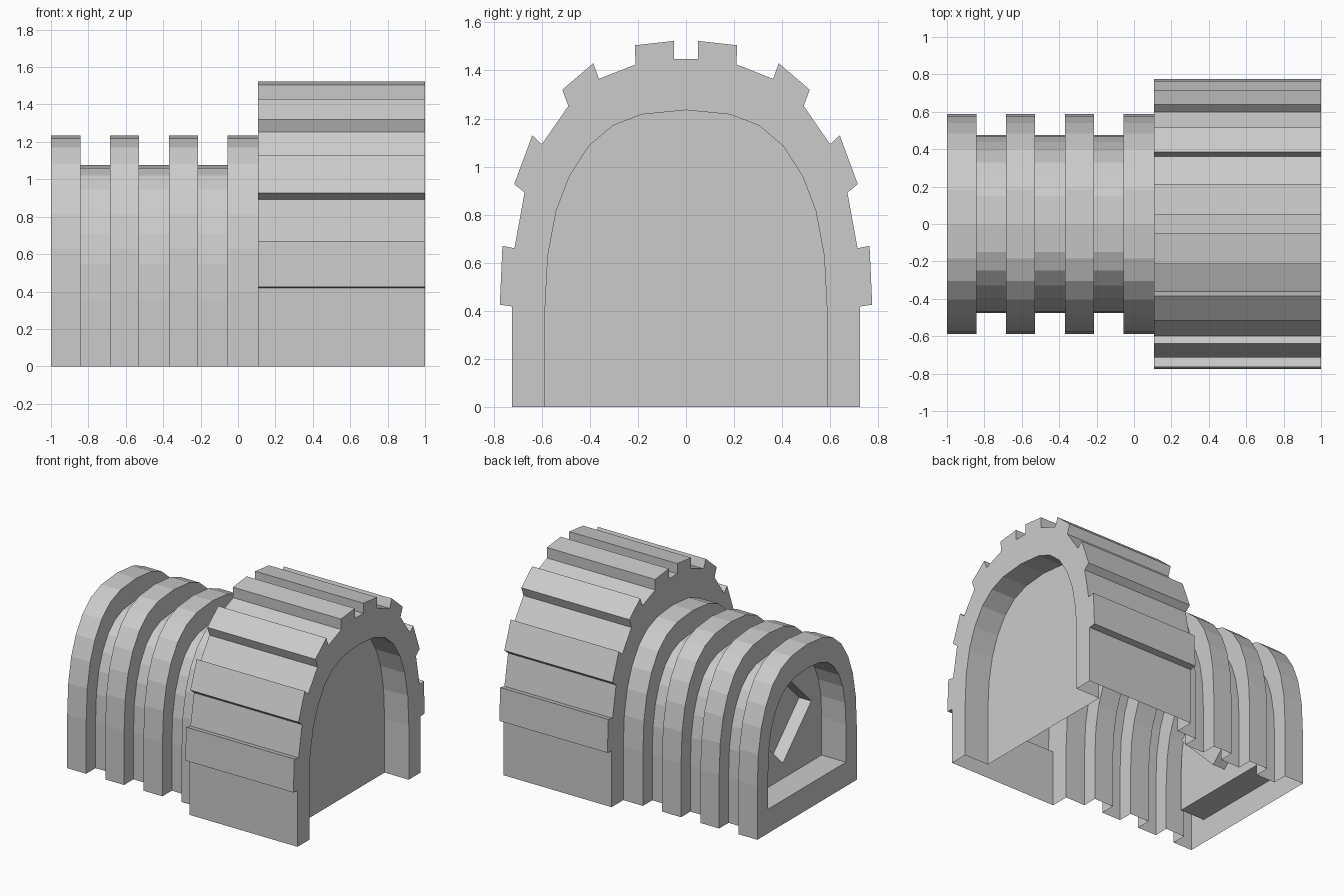
import bpy, bmesh

if "Cube" in bpy.data.objects:
    bpy.data.objects.remove(bpy.data.objects["Cube"])

# half profiles (y, z), from the ground on +y up to the crown
ARCH = [(.587, 0), (.587, .4), (.575, .63), (.54, .815), (.485, .96),
        (.405, 1.085), (.305, 1.17), (.185, 1.217), (0, 1.235)]
TOOTHED = [(.725, 0), (.725, .418), (.775, .425), (.764, .67), (.714, .66),
           (.672, .892), (.715, .927), (.64, 1.13), (.60, 1.093), (.49, 1.252),
           (.515, 1.32), (.386, 1.43), (.362, 1.365), (.21, 1.425),
           (.213, 1.505), (.05, 1.523), (.05, 1.447)]


def mirrored(half):
    return half + [(-y, z) for y, z in reversed(half) if y > 0]


def scaled(profile, sy, sz, lift=0):
    return [(y * sy, z * sz + lift) for y, z in profile]


def loop(bm, profile, x):
    return [bm.verts.new((x, y, z)) for y, z in profile]


def bridge(bm, a, b, closed=False):
    n = len(a)
    for i in range(n if closed else n - 1):
        j = (i + 1) % n
        bm.faces.new((a[i], a[j], b[j], b[i]))


def finish(bm, name):
    bmesh.ops.recalc_face_normals(bm, faces=bm.faces)
    mesh = bpy.data.meshes.new(name)
    bm.to_mesh(mesh)
    bm.free()
    obj = bpy.data.objects.new(name, mesh)
    bpy.context.collection.objects.link(obj)
    return obj


arch = mirrored(ARCH)
groove = scaled(arch, .812, .871)
toothed = mirrored(TOOTHED)
opening = scaled(arch, .78, .71, .18)

# toothed hood with a shallow recessed end, open underneath
bm = bmesh.new()
outer_front, outer_back = loop(bm, toothed, 1), loop(bm, toothed, .107)
inner_front, inner_wall = loop(bm, arch, 1), loop(bm, arch, .8)
neck = loop(bm, arch, .107)
bridge(bm, outer_front, outer_back)
bridge(bm, inner_front, inner_wall)
bm.faces.new(outer_front + inner_front[::-1])
bm.faces.new(outer_back + neck[::-1])
bm.faces.new(inner_wall)
finish(bm, "toothed_hood")

# ribbed tunnel: alternating wide ribs and narrow grooves
bm = bmesh.new()
steps = [-1, -.843, -.685, -.53, -.37, -.213, -.055, .107]
first = last = None
for i in range(len(steps) - 1):
    profile = groove if i % 2 else arch
    a, b = loop(bm, profile, steps[i]), loop(bm, profile, steps[i + 1])
    bridge(bm, a, b)
    if last:
        bridge(bm, last, a)
    first = first or a
    last = b

# end frame and the reveal of its opening, including the sill
rim, back = loop(bm, opening, -1), loop(bm, opening, -.8)
bridge(bm, first, rim, closed=True)
bridge(bm, rim, back, closed=True)
finish(bm, "ribbed_tunnel")

# recessed end wall with a diamond-shaped pocket
bm = bmesh.new()
R, CZ = .335, .63
diamond = [(R, CZ), (0, CZ + R), (-R, CZ), (0, CZ - R)]
wall, mouth = loop(bm, opening, -.8), loop(bm, diamond, -.8)
edges = []
for ring in (wall, mouth):
    edges += [bm.edges.new((ring[i], ring[i - 1])) for i in range(len(ring))]
bmesh.ops.triangle_fill(bm, edges=edges, use_beauty=True, use_dissolve=False)
pocket = loop(bm, diamond, -.7)
bridge(bm, mouth, pocket, closed=True)
bm.faces.new(pocket)
finish(bm, "end_wall")
